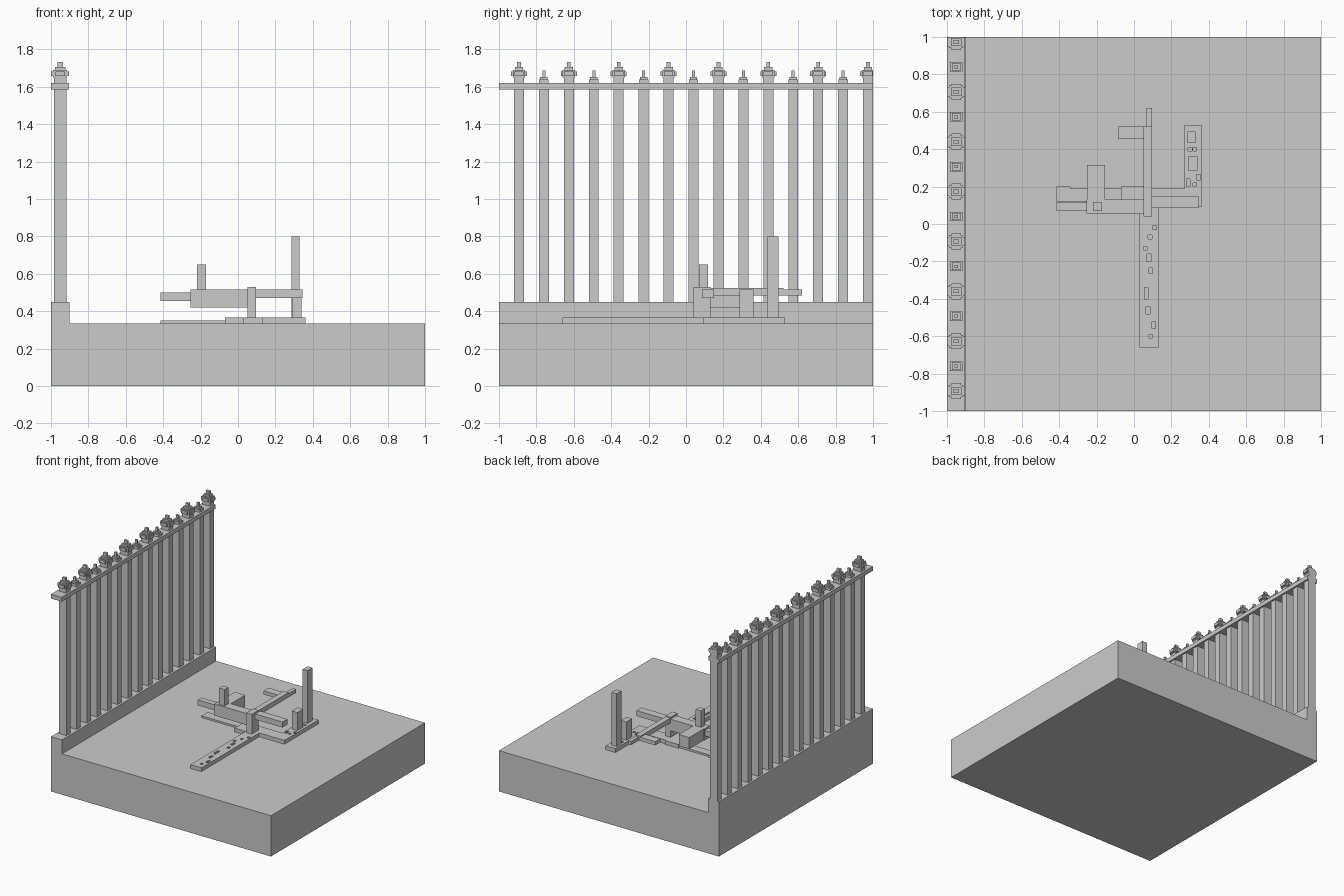
import bpy
import bmesh
from mathutils import Matrix, Vector

default_cube = bpy.data.objects.get("Cube")
if default_cube:
    bpy.data.objects.remove(default_cube, do_unlink=True)

# One plain stone colour for everything
stone = bpy.data.materials.new("pale grey stone")
stone.use_nodes = True
stone.diffuse_color = (0.6, 0.6, 0.6, 1)
shader = next(n for n in stone.node_tree.nodes if n.type == "BSDF_PRINCIPLED")
shader.inputs["Base Color"].default_value = stone.diffuse_color


def add_block(bm, x_range, y_range, z_range):
    """Add an axis-aligned block given its extents on each axis."""
    ranges = (x_range, y_range, z_range)
    centre = Vector([(low + high) / 2 for low, high in ranges])
    size = Vector([high - low for low, high in ranges])
    matrix = Matrix.Translation(centre) @ Matrix.Diagonal(size).to_4x4()
    bmesh.ops.create_cube(bm, size=1, matrix=matrix)


def make_object(name, blocks):
    """Make one object from a list of block extents."""
    bm = bmesh.new()
    for block in blocks:
        add_block(bm, *block)
    mesh = bpy.data.meshes.new(name)
    bm.to_mesh(mesh)
    bm.free()
    mesh.materials.append(stone)
    obj = bpy.data.objects.new(name, mesh)
    bpy.context.collection.objects.link(obj)
    return obj


def around(centre, width):
    """Range of the given width, kept inside the edge of the base."""
    return (centre - width / 2, min(centre + width / 2, 1))


def carve_pits(obj, spots, floor):
    """Sink small square pits into the top of a plank."""
    blocks = [(around(x, 0.02), around(y, length), (floor, 0.4)) for x, y, length in spots]
    cutter = make_object("pit_cutter", blocks)
    cutter.hide_render = True
    cut = obj.modifiers.new("pits", "BOOLEAN")
    cut.operation = "DIFFERENCE"
    cut.solver = "EXACT"
    cut.object = cutter
    bpy.context.view_layer.objects.active = obj
    bpy.ops.object.modifier_apply(modifier=cut.name)
    bpy.data.objects.remove(cutter, do_unlink=True)


# Base slab, kerb and fence rail
ground = 0.335
full = (-1, 1)
make_object("base_slab", [(full, full, (0, ground))])
make_object("kerb", [((-1, -0.9), full, (ground, 0.45))])
make_object("fence_rail", [((-1, -0.903), full, (1.585, 1.62))])

# Fence bars with alternating large and small stepped finials
fence_x = -0.951
rail_top = 1.62
# each layer: x width, y width, bottom and top above the rail
large_layers = [
    (0.066, 0.054, 0, 0.037),
    (0.096, 0.05, 0.037, 0.062),
    (0.05, 0.086, 0.037, 0.062),
    (0.075, 0.066, 0.03, 0.07),
    (0.056, 0.045, 0.07, 0.085),
    (0.03, 0.02, 0.085, 0.112),
]
small_layers = [
    (0.066, 0.05, 0, 0.02),
    (0.045, 0.04, 0.02, 0.032),
    (0.02, 0.016, 0.032, 0.066),
]
spacing = 0.1333
for i in range(15):
    y = -0.893 + i * spacing
    large = i % 2 == 0
    make_object("fence_bar", [(around(fence_x, 0.068), around(y, 0.053), (0.45, 1.6))])
    layers = large_layers if large else small_layers
    make_object("large_finial" if large else "small_finial", [
        (around(fence_x, wide), around(y, deep), (rail_top + low, rail_top + high))
        for wide, deep, low, high in layers
    ])

# Planks lying on the slab
front_plank = make_object("front_plank", [((0.03, 0.13), (-0.66, 0.09), (ground, 0.366))])
carve_pits(front_plank, [
    (0.11, -0.02, 0.02), (0.085, -0.07, 0.02), (0.06, -0.13, 0.02),
    (0.08, -0.18, 0.04), (0.09, -0.25, 0.03), (0.065, -0.37, 0.06),
    (0.075, -0.46, 0.04), (0.105, -0.54, 0.04), (0.09, -0.6, 0.02),
], 0.345)
make_object("left_plank", [((0.05, 0.29), (0.09, 0.19), (ground, 0.366))])
make_object("right_plank", [
    ((-0.07, 0.05), (0.055, 0.2), (ground, 0.366)),
    ((-0.415, -0.07), (0.12, 0.19), (ground, 0.35)),
    ((-0.415, -0.34), (0.19, 0.2), (ground, 0.35)),
])
corner_plank = make_object("corner_plank", [((0.27, 0.36), (0.09, 0.53), (ground, 0.367))])
carve_pits(corner_plank, [
    (0.3, 0.4, 0.02), (0.325, 0.4, 0.02), (0.345, 0.25, 0.03),
    (0.29, 0.22, 0.04), (0.325, 0.21, 0.02),
], 0.345)

# Upright stumps
make_object("centre_post", [((0.05, 0.097), (0.04, 0.13), (ground, 0.53))])
make_object("tall_post", [((0.285, 0.33), (0.433, 0.495), (ground, 0.8))])
make_object("short_post", [((0.29, 0.34), (0.285, 0.36), (ground, 0.515))])
make_object("beam_post", [((-0.22, -0.17), (0.07, 0.118), (0.45, 0.65))])

# Raised beams radiating from the centre post
make_object("main_beam", [((-0.255, 0.05), (0.055, 0.13), (0.42, 0.515))])
make_object("main_beam_tip", [((-0.415, -0.25), (0.07, 0.118), (0.455, 0.5))])
make_object("cross_beam", [((-0.25, -0.155), (0.13, 0.315), (0.42, 0.515))])
make_object("left_beam", [((0.097, 0.345), (0.085, 0.15), (0.47, 0.515))])
make_object("back_beam", [
    ((0.05, 0.095), (0.13, 0.52), (0.485, 0.525)),
    ((0.065, 0.095), (0.52, 0.62), (0.485, 0.515)),
])
make_object("back_beam_arm", [((-0.085, 0.05), (0.455, 0.52), (0.485, 0.515))])
